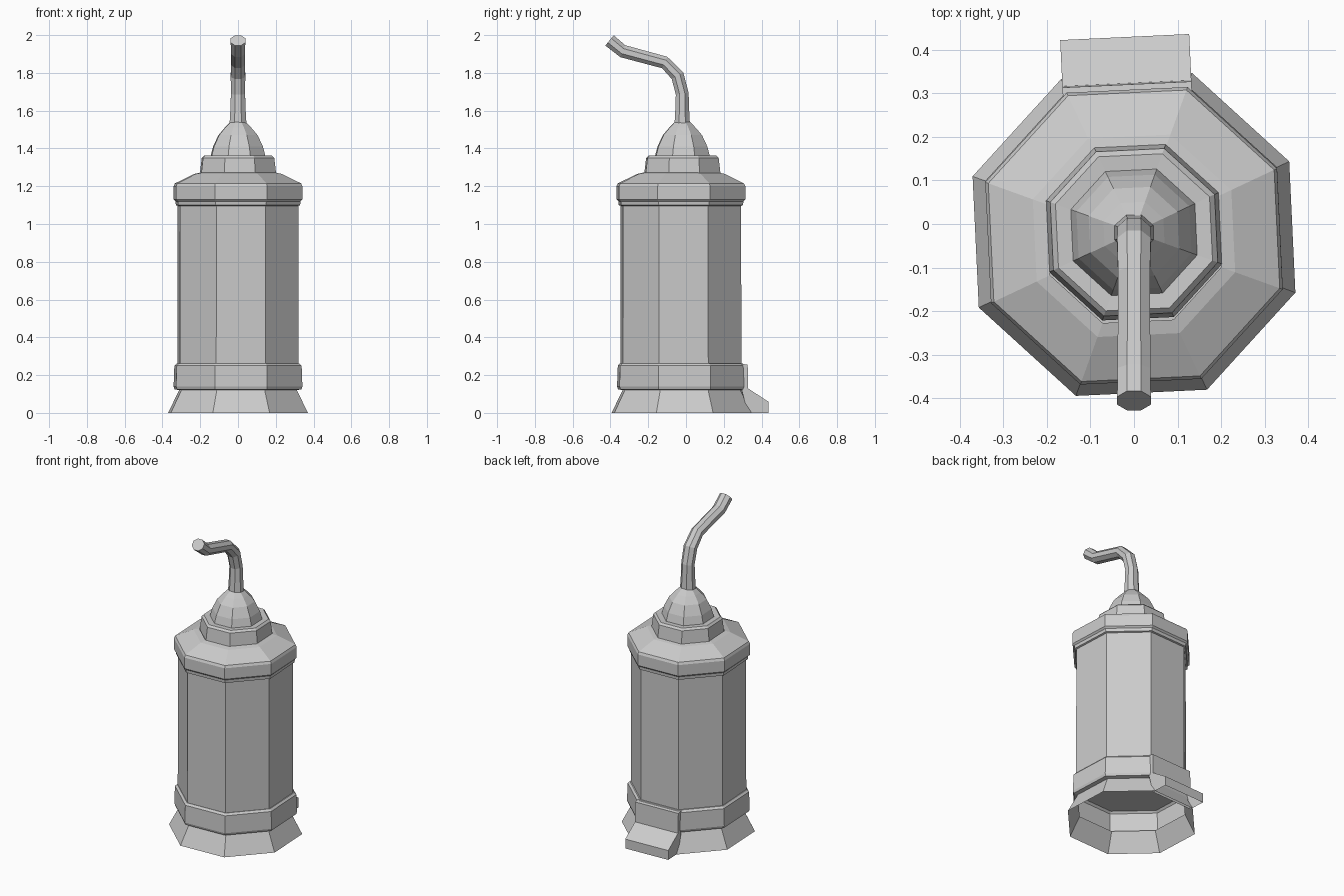
import bpy, bmesh, math
from mathutils import Vector

if "Cube" in bpy.data.objects:
    bpy.data.objects.remove(bpy.data.objects["Cube"])

ROT = math.radians(25.2)      # twist of the octagon
HALF = math.cos(math.radians(19.8))  # half-width to radius factor


def finish(name, bm, recalc=True):
    if recalc:
        bmesh.ops.recalc_face_normals(bm, faces=bm.faces)
    me = bpy.data.meshes.new(name)
    bm.to_mesh(me)
    bm.free()
    ob = bpy.data.objects.new(name, me)
    bpy.context.collection.objects.link(ob)
    return ob


def bridge(bm, rings):
    for a, b in zip(rings, rings[1:]):
        n = len(a)
        for i in range(n):
            j = (i + 1) % n
            bm.faces.new((a[i], a[j], b[j], b[i]))


def octagon_lathe(name, profile, cy, cap_bottom=False, cap_top=False):
    """Eight-sided stack; profile holds (half width, z)."""
    bm = bmesh.new()
    rings = []
    for w, z in profile:
        r = w / HALF
        rings.append([bm.verts.new((r * math.cos(ROT + k * math.pi / 4),
                                    cy + r * math.sin(ROT + k * math.pi / 4), z))
                      for k in range(8)])
    bridge(bm, rings)
    if cap_bottom:
        bm.faces.new(rings[0][::-1])
    if cap_top:
        bm.faces.new(rings[-1])
    return finish(name, bm)


# Flared skirt and collar, open underneath with a plate inside at the top
octagon_lathe("base_skirt", [(0.37, 0), (0.312, 0.12), (0.336, 0.125), (0.341, 0.14),
                             (0.337, 0.25), (0.325, 0.262)], -0.024, cap_top=True)

# Main body
octagon_lathe("body", [(0.320, 0.262), (0.319, 1.10)], -0.027)

# Overhanging lid
octagon_lathe("lid", [(0.315, 1.095), (0.329, 1.10), (0.331, 1.12), (0.341, 1.13),
                      (0.341, 1.20), (0.334, 1.215), (0.232, 1.265), (0.20, 1.272)],
              -0.027, cap_bottom=True)

# Stepped dome
octagon_lathe("dome", [(0.202, 1.265), (0.192, 1.35), (0.180, 1.362), (0.145, 1.36),
                       (0.132, 1.41), (0.104, 1.47), (0.07, 1.51), (0.036, 1.545)],
              -0.019, cap_top=True)

# Bent spout: octagonal tube swept along a path in the y-z plane
path = [(-0.02, 1.53), (-0.02, 1.60), (-0.02, 1.69), (-0.045, 1.785),
        (-0.113, 1.855), (-0.335, 1.915), (-0.405, 1.972)]
radii = [0.044, 0.040, 0.037, 0.038, 0.036, 0.037, 0.038]
pts = [Vector((0, y, z)) for y, z in path]
bm = bmesh.new()
rings = []
for i, (p, r) in enumerate(zip(pts, radii)):
    t = (pts[min(i + 1, len(pts) - 1)] - pts[max(i - 1, 0)]).normalized()
    side = Vector((1, 0, 0))
    up = side.cross(t)
    rings.append([bm.verts.new(p + r * (1.1 * side * math.cos(a) + up * math.sin(a)))
                  for a in [(k + 0.5) * math.pi / 4 for k in range(8)]])
bridge(bm, rings)
bm.faces.new(rings[-1])
finish("spout", bm)


def back_block(name, section, width):
    """Extrude an (outward, z) section across the back face of the octagon."""
    bm = bmesh.new()
    a = math.radians(2.7)
    ends = []
    for x in (-width, width):
        ends.append([bm.verts.new((x * math.cos(a) - d * math.sin(a),
                                   -0.024 + x * math.sin(a) + d * math.cos(a), z))
                     for d, z in section])
    bridge(bm, ends)
    bm.faces.new(ends[0])
    bm.faces.new(ends[1][::-1])
    # leave the underside open like the skirt
    low = [f for f in bm.faces if all(v.co.z < 1e-4 for v in f.verts)]
    bm.normal_update()
    bmesh.ops.recalc_face_normals(bm, faces=bm.faces)
    bmesh.ops.delete(bm, geom=low, context='FACES_ONLY')
    return finish(name, bm, recalc=False)


# Sloping step and raised plate at the back
back_block("back_step", [(0.345, 0), (0.453, 0), (0.453, 0.06), (0.345, 0.13), (0.31, 0.13)], 0.148)
back_block("back_plate", [(0.31, 0.125), (0.347, 0.125), (0.344, 0.255), (0.31, 0.26)], 0.148)
